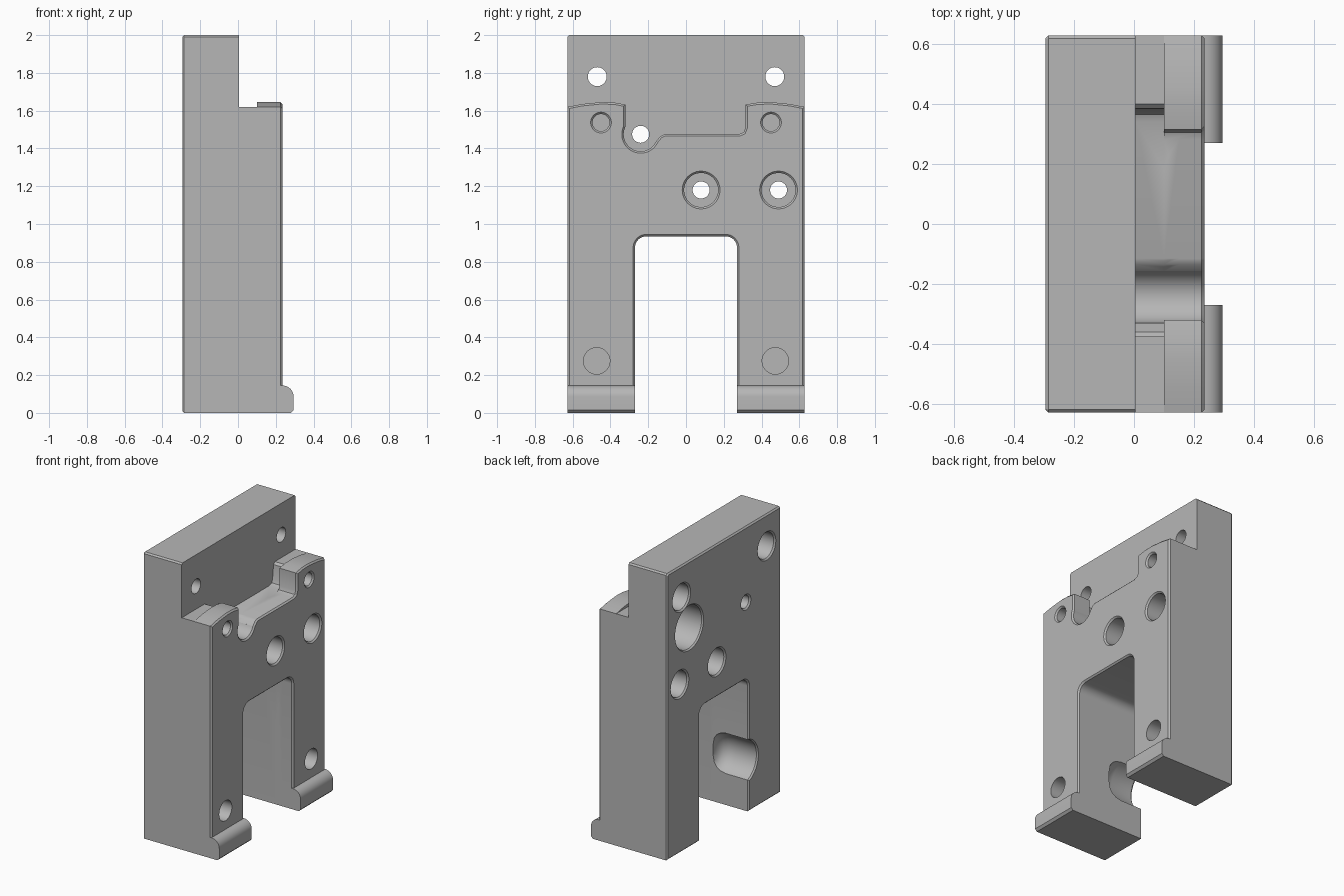
import bpy, bmesh, math
from mathutils import Vector

if "Cube" in bpy.data.objects:
    bpy.data.objects.remove(bpy.data.objects["Cube"])

HALF_W, SLOT_W, SLOT_H = 0.628, 0.27, 0.935
BACK, STEP, SHELF, FACE = -0.295, 0.005, 0.1, 0.235

steel = bpy.data.materials.new("grey steel")
steel.use_nodes = True
grey = (0.47, 0.47, 0.47, 1)
steel.diffuse_color = grey
steel.node_tree.nodes["Principled BSDF"].inputs["Base Color"].default_value = grey


def finish(bm, name):
    bmesh.ops.recalc_face_normals(bm, faces=bm.faces)
    mesh = bpy.data.meshes.new(name)
    bm.to_mesh(mesh)
    bm.free()
    mesh.materials.append(steel)
    obj = bpy.data.objects.new(name, mesh)
    bpy.context.collection.objects.link(obj)
    return obj


def extrude(name, points, direction, chamfer_at=None):
    """Extrude a closed outline; optionally chamfer the rim at one x."""
    bm = bmesh.new()
    face = bm.faces.new([bm.verts.new(p) for p in points])
    new = bmesh.ops.extrude_face_region(bm, geom=[face])["geom"]
    verts = [v for v in new if isinstance(v, bmesh.types.BMVert)]
    bmesh.ops.translate(bm, verts=verts, vec=Vector(direction))
    bmesh.ops.recalc_face_normals(bm, faces=bm.faces)
    if chamfer_at is not None:
        rim = [e for e in bm.edges
               if all(abs(v.co.x - chamfer_at) < 1e-4 for v in e.verts)]
        bmesh.ops.bevel(bm, geom=rim, offset=0.01, segments=1, affect='EDGES')
    return finish(bm, name)


def arc(cy, cz, r, start, end, n=8):
    angles = [math.radians(start + (end - start) * i / n) for i in range(n + 1)]
    return [(cy + r * math.cos(a), cz + r * math.sin(a)) for a in angles]


def layer(name, top, x0, x1, chamfer_at=None):
    """A slice of the body: two legs and a slot below, any outline on top."""
    r = 0.06
    outline = [(-HALF_W, 0), (-SLOT_W, 0)]
    outline += arc(r - SLOT_W, SLOT_H - r, r, 180, 90)
    outline += arc(SLOT_W - r, SLOT_H - r, r, 90, 0)
    outline += [(SLOT_W, 0), (HALF_W, 0)] + top
    return extrude(name, [(x0, y, z) for y, z in outline], (x1 - x0, 0, 0), chamfer_at)


def bore(name, y, z, steps, n=48):
    """Turned cutter along x from (x, radius) steps."""
    bm = bmesh.new()
    rings = []
    for x, r in steps:
        rings.append([bm.verts.new((x, y + r * math.cos(math.tau * i / n),
                                    z + r * math.sin(math.tau * i / n)))
                      for i in range(n)])
    for a, b in zip(rings, rings[1:]):
        for i in range(n):
            j = (i + 1) % n
            bm.faces.new((a[i], a[j], b[j], b[i]))
    bm.faces.new(rings[0])
    bm.faces.new(rings[-1])
    return finish(bm, name)


def combine(target, other, operation):
    mod = target.modifiers.new("combine", 'BOOLEAN')
    mod.operation, mod.solver, mod.object = operation, 'EXACT', other
    bpy.context.view_layer.objects.active = target
    bpy.ops.object.modifier_apply(modifier=mod.name)
    bpy.data.objects.remove(other)


# Tall back plate
w = HALF_W
body = layer("mounting_block", [(w, 1.99), (w - 0.01, 2), (0.01 - w, 2), (-w, 1.99)],
             BACK, STEP, BACK)

# Shelf layer and front layer, sharing the dip in the middle
dip = [(-0.115, 1.475), (-0.135, 1.465), (-0.157, 1.44), (-0.32, 1.45)]
shelf_top = [(w, 1.62), (0.4, 1.62), (0.385, 1.605), (0.375, 1.51), (0.365, 1.485),
             (0.34, 1.475)] + dip + [(-0.32, 1.475), (-0.36, 1.475), (-0.375, 1.49),
                                     (-0.375, 1.62), (-w, 1.62)]
crown = [(w, 1.62), (0.55, 1.635), (0.45, 1.645), (0.38, 1.643), (0.315, 1.632)]
front_top = crown + [(0.315, 1.51), (0.305, 1.485), (0.28, 1.475)] + dip
front_top += [(-0.32, 1.632)] + [(-y, z) for y, z in reversed(crown[:-1])]
combine(body, layer("shelf_layer", shelf_top, -0.1, 0.15), 'UNION')
combine(body, layer("front_layer", front_top, SHELF, FACE, FACE), 'UNION')

# Rounded toe at the bottom of each leg
toe = [(0.15, 0), (0.28, 0), (0.295, 0.015)] + arc(0.235, 0.085, 0.06, 0, 90) + [(0.15, 0.145)]
for side, y in (("right", -HALF_W), ("left", SLOT_W)):
    part = extrude(side + "_toe", [(x, y, z) for x, z in toe], (0, HALF_W - SLOT_W, 0))
    combine(body, part, 'UNION')

# Bore shapes: chamfered mouths, counterbores and blind ends
back_mouth = [(BACK - 0.01, 0.11), (BACK + 0.01, 0.09), (-0.12, 0.09), (-0.12, 0.045)]
front_mouth = [(FACE - 0.01, 0.09), (FACE + 0.01, 0.11)]
double_bore = back_mouth + [(0.08, 0.045), (0.08, 0.09)] + front_mouth
back_bore = back_mouth[:3] + [(-0.12, 0.05), (0.05, 0.05)]
pocket_bore = [(BACK - 0.01, 0.065), (BACK + 0.01, 0.045), (0, 0.045), (0, 0.09)] + front_mouth
pin_bore = [(0.08, 0.045), (FACE - 0.01, 0.045), (FACE + 0.01, 0.065)]
leg_bore = [(0.08, 0.07), (FACE + 0.01, 0.07)]
round_pocket = [(BACK - 0.01, 0.165), (BACK + 0.01, 0.15), (-0.12, 0.15), (-0.08, 0.142),
                (-0.05, 0.125), (-0.03, 0.1), (-0.02, 0.06)]

bores = [(0.08, 1.18, double_bore), (0.49, 1.18, double_bore),
         (-0.24, 1.475, pocket_bore),
         (0.385, 1.535, round_pocket), (-0.22, 0.36, round_pocket)]
for s in (-1, 1):
    bores += [(s * 0.47, 1.78, back_bore), (s * 0.45, 1.537, pin_bore),
              (s * 0.473, 0.275, leg_bore)]
for y, z, steps in bores:
    combine(body, bore("bore_cutter", y, z, steps), 'DIFFERENCE')

# Smooth bores and fillets, crisp machined edges
bpy.ops.object.select_all(action='DESELECT')
body.select_set(True)
bpy.context.view_layer.objects.active = body
bpy.ops.object.shade_smooth_by_angle(angle=math.radians(28))
